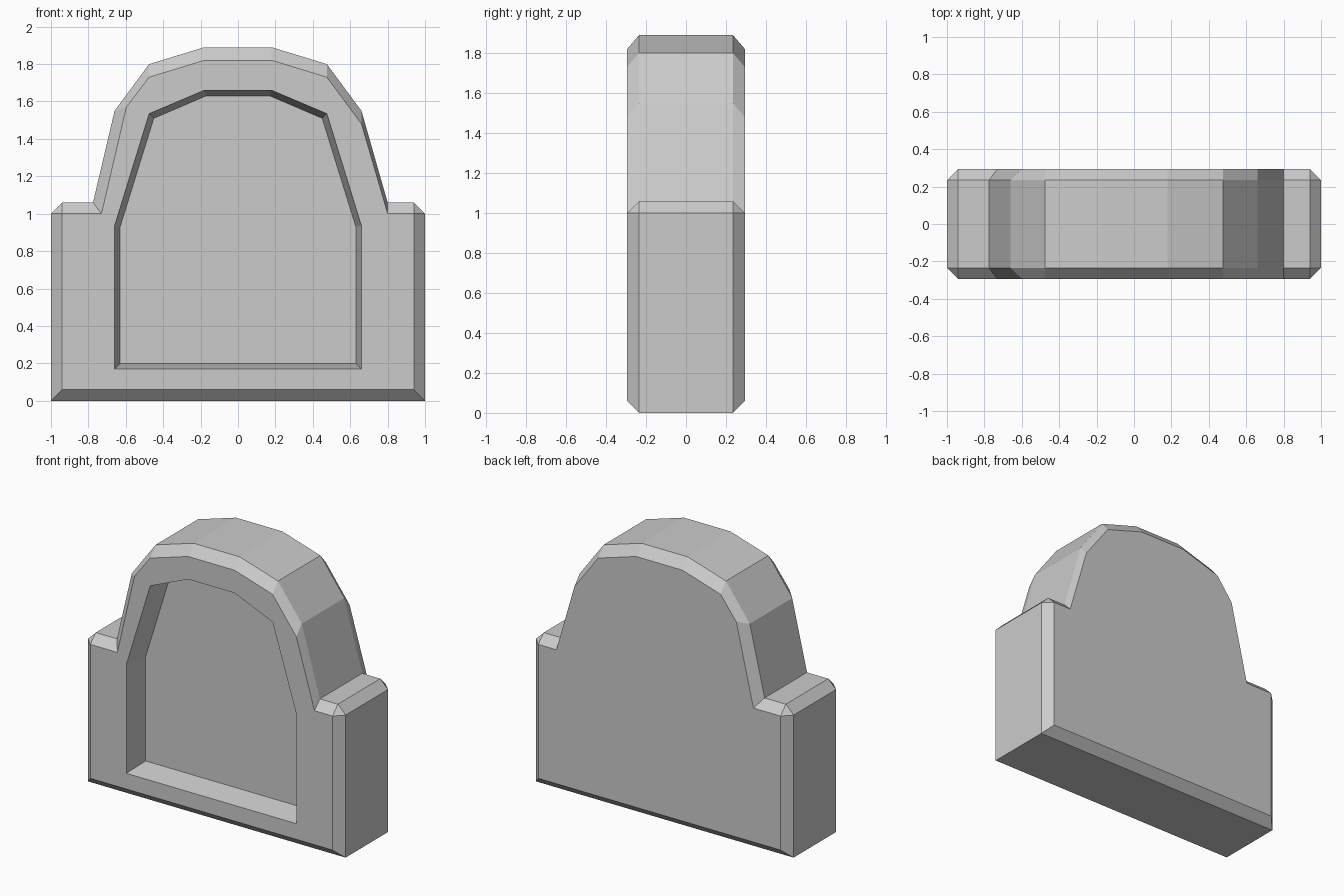
import bpy, bmesh

if "Cube" in bpy.data.objects:
    bpy.data.objects.remove(bpy.data.objects["Cube"])


def loft(name, loops):
    """Skin a stack of equal-length (x, z) profiles placed at given y, with end caps."""
    bm = bmesh.new()
    rings = [[bm.verts.new((x, y, z)) for x, z in pts] for y, pts in loops]
    n = len(rings[0])
    for a, b in zip(rings, rings[1:]):
        for i in range(n):
            j = (i + 1) % n
            bm.faces.new((a[i], a[j], b[j], b[i]))
    bm.faces.new(rings[0])
    bm.faces.new(rings[-1])
    bmesh.ops.remove_doubles(bm, verts=bm.verts, dist=0.0005)
    bmesh.ops.recalc_face_normals(bm, faces=bm.faces)
    mesh = bpy.data.meshes.new(name)
    bm.to_mesh(mesh)
    bm.free()
    obj = bpy.data.objects.new(name, mesh)
    bpy.context.collection.objects.link(obj)
    return obj


# Arched slab: full middle outline and the smaller chamfered face outline
middle = [(-1, 0), (1, 0), (1, 1), (0.94, 1.06), (0.8, 1.06),
          (0.66, 1.55), (0.475, 1.80), (0.18, 1.89),
          (-0.18, 1.89), (-0.475, 1.80), (-0.66, 1.55),
          (-0.775, 1.06), (-0.94, 1.06), (-1, 1)]
face = [(-0.94, 0.06), (0.94, 0.06), (0.94, 1), (0.94, 1), (0.8, 1),
        (0.66, 1.48), (0.475, 1.73), (0.18, 1.82),
        (-0.18, 1.82), (-0.475, 1.73), (-0.597, 1.57),
        (-0.73, 1), (-0.94, 1), (-0.94, 1)]
slab = loft("arched_slab", [(-0.295, face), (-0.235, middle),
                            (0.235, middle), (0.295, face)])


def symmetric(half):
    return half + [(-x, z) for x, z in reversed(half)]


# Tapered panel recess cut into the front
rim = symmetric([(0.66, 0.17), (0.66, 0.935), (0.475, 1.535), (0.18, 1.66)])
floor = symmetric([(0.63, 0.20), (0.63, 0.93), (0.45, 1.51), (0.17, 1.63)])
cutter = loft("recess_cutter", [(-0.4, rim), (-0.295, rim), (-0.125, floor)])
cutter.hide_render = True
cutter.hide_viewport = False
cutter.display_type = 'WIRE'

cut = slab.modifiers.new("front_recess", 'BOOLEAN')
cut.operation = 'DIFFERENCE'
cut.solver = 'EXACT'
cut.object = cutter
